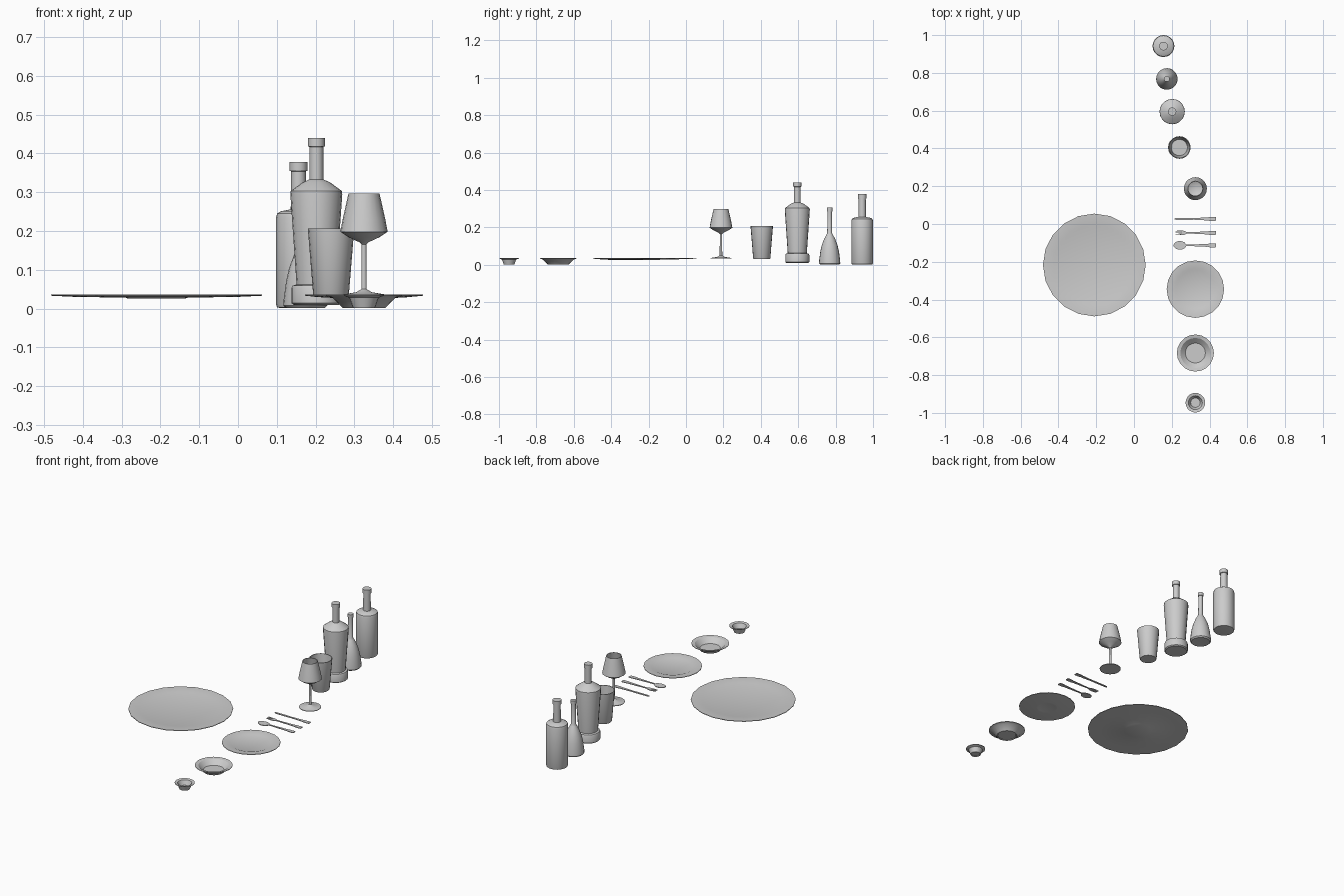
import bpy, bmesh, math


def finish(name, bm, loc):
    bmesh.ops.recalc_face_normals(bm, faces=bm.faces)
    me = bpy.data.meshes.new(name)
    bm.to_mesh(me)
    bm.free()
    ob = bpy.data.objects.new(name, me)
    ob.location = loc
    bpy.context.collection.objects.link(ob)
    bpy.ops.object.select_all(action='DESELECT')
    ob.select_set(True)
    bpy.context.view_layer.objects.active = ob
    bpy.ops.object.shade_smooth_by_angle(angle=math.radians(30))
    return ob


def lathe(name, x, y, profile, n=20):
    """Closed solid of revolution; profile runs (radius, z), axis points have radius 0."""
    bm = bmesh.new()
    rings = []
    for r, z in profile:
        if r == 0:
            rings.append([bm.verts.new((0, 0, z))] * n)
        else:
            rings.append([bm.verts.new((r * math.cos(2 * math.pi * i / n),
                                        r * math.sin(2 * math.pi * i / n), z)) for i in range(n)])
    for a, b in zip(rings, rings[1:]):
        for i in range(n):
            j = (i + 1) % n
            bm.faces.new(list(dict.fromkeys((a[i], a[j], b[j], b[i]))))
    return finish(name, bm, (x, y, 0))


def strip(bm, stations, thick=0.004, y0=0.0):
    """Flat bar along x; stations are (x, half width, z)."""
    rows = []
    for x, w, z in stations:
        rows.append([bm.verts.new((x, y0 + s * w, z + h)) for s, h in
                     ((-1, 0), (1, 0), (1, thick), (-1, thick))])
    for a, b in zip(rows, rows[1:]):
        for i in range(4):
            j = (i + 1) % 4
            bm.faces.new((a[i], a[j], b[j], b[i]))
    bm.faces.new(rows[0])
    bm.faces.new(rows[-1])


# Plates: foot, flaring rim, shallow well
lathe("serving_plate", -0.21, -0.217, [
    (0, 0.027), (0.075, 0.026), (0.08, 0.028), (0.21, 0.03), (0.272, 0.033),
    (0.272, 0.036), (0.217, 0.034), (0.205, 0.031), (0, 0.031)])
lathe("dinner_plate", 0.325, -0.345, [
    (0, 0.027), (0.045, 0.027), (0.05, 0.026), (0.058, 0.026), (0.11, 0.029), (0.152, 0.033),
    (0.152, 0.036), (0.112, 0.034), (0.102, 0.030), (0, 0.030)])

# Bowls
lathe("soup_bowl", 0.325, -0.683, [
    (0, 0.004), (0.048, 0.004), (0.05, 0.001), (0.055, 0.001), (0.082, 0.028), (0.098, 0.033),
    (0.098, 0.036), (0.080, 0.033), (0.053, 0.008), (0, 0.008)])
lathe("small_bowl", 0.325, -0.946, [
    (0, 0.004), (0.022, 0.004), (0.024, 0.001), (0.028, 0.001), (0.038, 0.028), (0.052, 0.033),
    (0.052, 0.036), (0.037, 0.033), (0.025, 0.008), (0, 0.008)])

# Drinking glasses
lathe("wine_glass", 0.325, 0.187, [
    (0, 0.033), (0.057, 0.033), (0.057, 0.036), (0.02, 0.042), (0.007, 0.05), (0.006, 0.165),
    (0.012, 0.171), (0.04, 0.184), (0.061, 0.198), (0.055, 0.23), (0.04, 0.297),
    (0.037, 0.297), (0.052, 0.23), (0.057, 0.199), (0.038, 0.187), (0, 0.175)])
lathe("tumbler", 0.24, 0.405, [
    (0, 0.031), (0.043, 0.030), (0.046, 0.035), (0.060, 0.207),
    (0.056, 0.207), (0.043, 0.045), (0, 0.045)])

# Bottles
lathe("waisted_bottle", 0.202, 0.595, [
    (0, 0.009), (0.058, 0.009), (0.064, 0.014), (0.064, 0.053), (0.061, 0.059), (0.051, 0.062),
    (0.067, 0.295), (0.066, 0.303), (0.036, 0.325), (0.018, 0.333), (0.018, 0.417),
    (0.022, 0.418), (0.022, 0.440), (0, 0.440)])
lathe("cone_bottle", 0.174, 0.768, [
    (0, 0.004), (0.05, 0.001), (0.057, 0.008), (0.056, 0.025), (0.05, 0.07), (0.042, 0.105),
    (0.03, 0.137), (0.018, 0.16), (0.013, 0.169), (0.012, 0.285), (0.015, 0.286),
    (0.015, 0.305), (0, 0.305)])
lathe("round_bottle", 0.156, 0.942, [
    (0, 0.006), (0.045, 0.001), (0.055, 0.003), (0.058, 0.01), (0.058, 0.235), (0.055, 0.245),
    (0.045, 0.251), (0.020, 0.256), (0.019, 0.354), (0.023, 0.355), (0.023, 0.378), (0, 0.378)])

# Cutlery, handles pointing to +x
Z = 0.031
handle = [(0.325, 0.005, Z), (0.35, 0.006, Z), (0.388, 0.008, Z), (0.392, 0.007, Z),
          (0.398, 0.010, Z), (0.428, 0.011, Z), (0.435, 0.009, Z)]

bm = bmesh.new()
strip(bm, [(0.215, 0.003, Z), (0.225, 0.005, Z), (0.30, 0.006, Z), (0.318, 0.004, Z)] + handle)
finish("knife", bm, (0, 0.027, 0))

bm = bmesh.new()
strip(bm, [(0.25, 0.012, Z), (0.26, 0.012, Z), (0.27, 0.009, Z), (0.28, 0.004, Z),
           (0.31, 0.004, Z)] + handle)
for ty in (-0.0095, 0, 0.0095):
    strip(bm, [(0.22, 0.0015, Z + 0.001), (0.252, 0.0025, Z)], y0=ty)
finish("fork", bm, (0, -0.047, 0))

bm = bmesh.new()
bowl = []
for i in range(9):
    t = math.pi * i / 8
    bowl.append((0.243 - 0.033 * math.cos(t), max(0.004, 0.023 * math.sin(t)),
                 Z - 0.002 * math.sin(t)))
strip(bm, bowl + [(0.30, 0.004, Z)] + handle)
finish("spoon", bm, (0, -0.113, 0))
